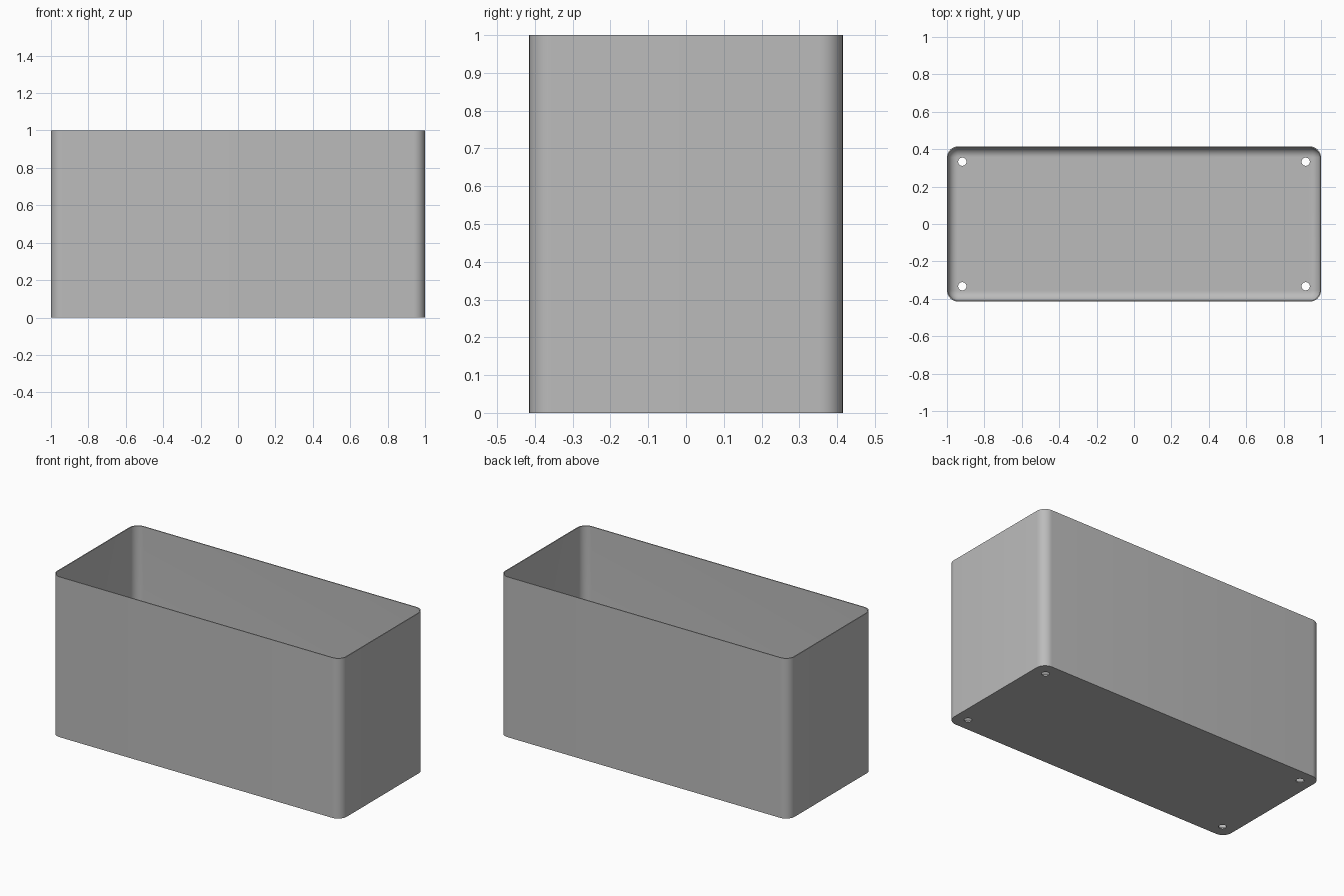
import bpy
import bmesh
from math import cos, sin, pi, radians

HALF_X, HALF_Y, HEIGHT = 1.0, 0.415, 1.0
CORNER, WALL, FLOOR, FILLET = 0.06, 0.006, 0.008, 0.05
STEPS = 10

cube = bpy.data.objects.get("Cube")
if cube:
    bpy.data.objects.remove(cube, do_unlink=True)

grey = bpy.data.materials.new("plain grey")
grey.use_nodes = True
grey.diffuse_color = (0.5, 0.5, 0.5, 1)
grey.node_tree.nodes["Principled BSDF"].inputs["Base Color"].default_value = grey.diffuse_color


def ring(bm, inset, z):
    """Rounded rectangle of vertices, inset from the outer wall."""
    r = CORNER - inset
    cx, cy = HALF_X - CORNER, HALF_Y - CORNER
    verts = []
    for q, (sx, sy) in enumerate([(1, 1), (-1, 1), (-1, -1), (1, -1)]):
        for i in range(STEPS + 1):
            a = (q + i / STEPS) * pi / 2
            verts.append(bm.verts.new((sx * cx + r * cos(a), sy * cy + r * sin(a), z)))
    return verts


# Open box: outer wall, rim, inner wall, rounded inner floor edge
profile = [(0, 0), (0, HEIGHT), (WALL, HEIGHT)]
for i in range(STEPS + 1):
    a = i / STEPS * pi / 2
    profile.append((WALL + FILLET * (1 - cos(a)), FLOOR + FILLET * (1 - sin(a))))

bm = bmesh.new()
rings = [ring(bm, inset, z) for inset, z in profile]
for low, high in zip(rings, rings[1:]):
    for i in range(len(low)):
        j = (i + 1) % len(low)
        bm.faces.new((low[i], low[j], high[j], high[i]))
bm.faces.new(list(reversed(rings[0])))
bm.faces.new(rings[-1])
bmesh.ops.recalc_face_normals(bm, faces=bm.faces[:])
mesh = bpy.data.meshes.new("open_box")
bm.to_mesh(mesh)
bm.free()
mesh.materials.append(grey)
box = bpy.data.objects.new("open_box", mesh)
bpy.context.collection.objects.link(box)

# Four drain holes through the floor
for sx in (-1, 1):
    for sy in (-1, 1):
        bpy.ops.mesh.primitive_cylinder_add(
            vertices=32, radius=0.022, depth=0.2, location=(sx * 0.918, sy * 0.333, 0))
        cutter = bpy.context.object
        cutter.name = "hole_cutter"
        cutter.hide_render = True
        cutter.data.materials.append(grey)
        bpy.ops.object.select_all(action="DESELECT")
        box.select_set(True)
        bpy.context.view_layer.objects.active = box
        hole = box.modifiers.new("hole", "BOOLEAN")
        hole.operation = "DIFFERENCE"
        hole.solver = "EXACT"
        hole.object = cutter
        bpy.ops.object.modifier_apply(modifier=hole.name)
        bpy.data.objects.remove(cutter, do_unlink=True)

bpy.ops.object.shade_smooth_by_angle(angle=radians(35))
